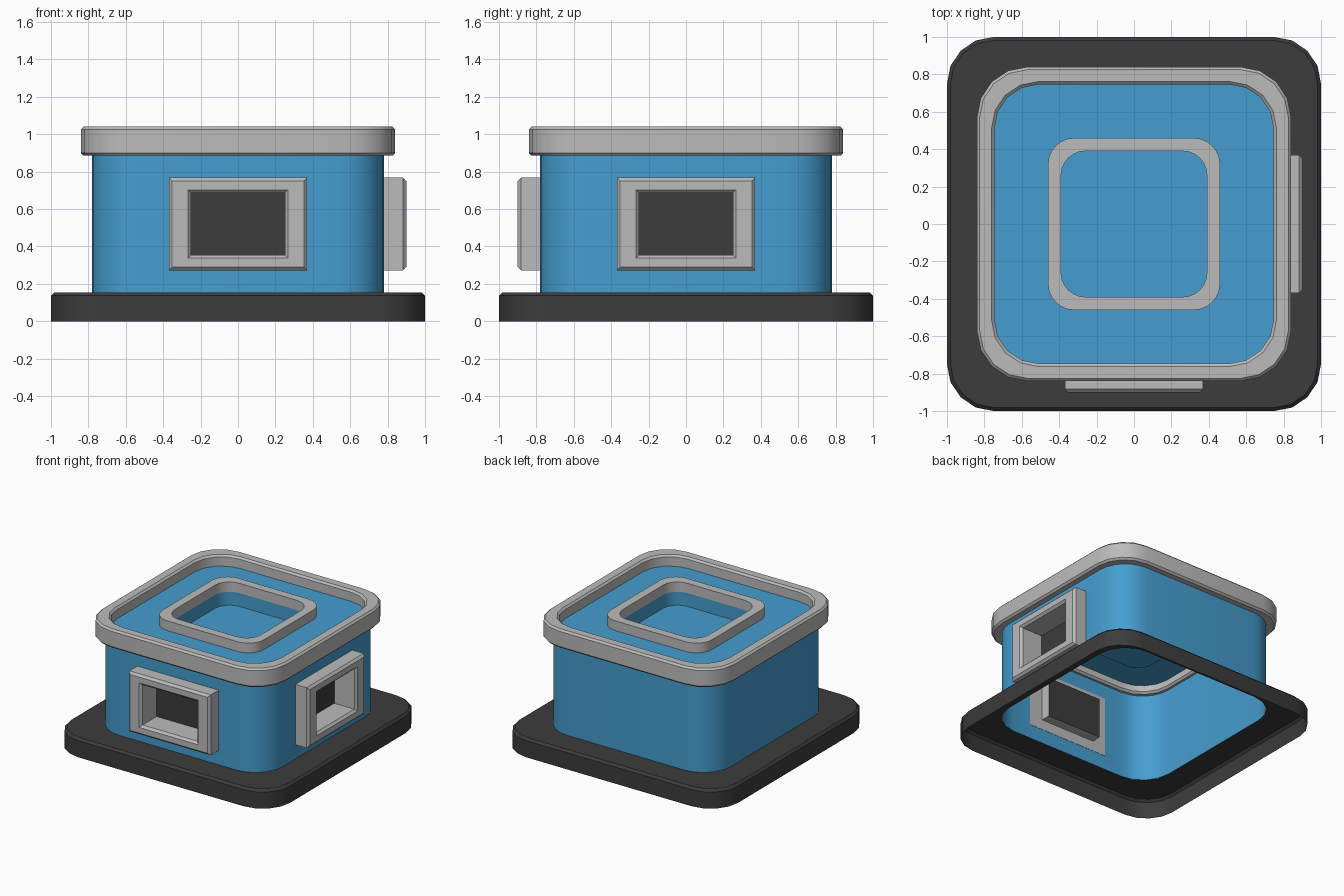
import bpy, bmesh, math
from mathutils import Matrix

if "Cube" in bpy.data.objects:
    bpy.data.objects.remove(bpy.data.objects["Cube"])


def material(name, rgb):
    m = bpy.data.materials.new(name)
    m.diffuse_color = (*rgb, 1)
    m.use_nodes = True
    m.node_tree.nodes["Principled BSDF"].inputs["Base Color"].default_value = m.diffuse_color
    return m


BLUE = material("blue", (0.06, 0.34, 0.63))
GREY = material("light grey", (0.50, 0.50, 0.50))
DARK = material("charcoal", (0.045, 0.045, 0.045))


def rounded(half, r, z, seg):
    """Points of a square with rounded corners, counter-clockwise."""
    pts = []
    for k in range(4):
        a0 = k * math.pi / 2
        cx = (half - r) * (1 if k in (0, 3) else -1)
        cy = (half - r) * (1 if k < 2 else -1)
        for i in range(seg + 1):
            a = a0 + math.pi / 2 * i / seg
            pts.append((cx + r * math.cos(a), cy + r * math.sin(a), z))
    return pts


def rect(hw, hh, y, zc=0.52):
    return [(-hw, y, zc - hh), (hw, y, zc - hh), (hw, y, zc + hh), (-hw, y, zc + hh)]


def loft(bm, loops, closed=False, cap=False):
    """Join loops of points with quads; optionally cap the last one."""
    rings = [[bm.verts.new(p) for p in lp] for lp in loops]
    pairs = list(zip(rings, rings[1:]))
    if closed:
        pairs.append((rings[-1], rings[0]))
    n = len(rings[0])
    for a, b in pairs:
        for i in range(n):
            j = (i + 1) % n
            bm.faces.new((a[i], a[j], b[j], b[i]))
    if cap:
        return bm.faces.new(rings[-1])


def finish(bm, name, mats, smooth=True):
    me = bpy.data.meshes.new(name)
    bm.to_mesh(me)
    bm.free()
    for m in mats:
        me.materials.append(m)
    ob = bpy.data.objects.new(name, me)
    bpy.context.collection.objects.link(ob)
    if smooth:
        bpy.ops.object.select_all(action='DESELECT')
        ob.select_set(True)
        bpy.context.view_layer.objects.active = ob
        bpy.ops.object.shade_smooth_by_angle(angle=math.radians(30))
    return ob


def rounded_part(name, mat, profile, seg=4, closed=False, cap=False):
    bm = bmesh.new()
    loft(bm, [rounded(h, r, z, seg) for h, r, z in profile], closed, cap)
    return finish(bm, name, [mat])


# base tray, open underneath, with an opening for the body
rounded_part("base", DARK, [(1.0, 0.25, 0), (1.0, 0.25, 0.137),
                            (0.982, 0.235, 0.155), (0.78, 0.25, 0.155)])

# body walls: the front and right flats are rebuilt around the window openings
bm = bmesh.new()
loft(bm, [rounded(0.78, 0.25, z, 6) for z in (0.155, 0.95)])
bm.normal_update()
for f in list(bm.faces):
    c = f.calc_center_median()
    if (abs(c.x) < 1e-4 and c.y < 0) or (abs(c.y) < 1e-4 and c.x > 0):
        bm.faces.remove(f)
for k in range(2):
    outer = [(-0.53, -0.78, 0.155), (0.53, -0.78, 0.155),
             (0.53, -0.78, 0.95), (-0.53, -0.78, 0.95)]
    turn = Matrix.Rotation(k * math.pi / 2, 3, 'Z')
    before = set(bm.verts)
    loft(bm, [outer, rect(0.37, 0.248, -0.78)])
    bmesh.ops.rotate(bm, verts=[v for v in bm.verts if v not in before],
                     cent=(0, 0, 0), matrix=turn)
bmesh.ops.remove_doubles(bm, verts=bm.verts, dist=1e-4)
finish(bm, "body_walls", [BLUE])

# roof with sunken square pocket
rounded_part("roof", BLUE, [(0.78, 0.25, 0.95), (0.39, 0.13, 0.95),
                            (0.39, 0.13, 0.84)], 6, cap=True)

# bevelled roof rim
c = 0.015
rounded_part("roof_rim", GREY, [
    (0.84 - c, 0.255, 0.885), (0.84, 0.27, 0.885 + c), (0.84, 0.27, 1.04 - c),
    (0.84 - c, 0.255, 1.04), (0.762, 0.25, 1.04), (0.747, 0.24, 1.04 - c),
    (0.747, 0.24, 0.885 + c), (0.762, 0.25, 0.885)], closed=True)

# raised ring round the pocket
rounded_part("pocket_ring", GREY, [(0.46, 0.14, 0.95), (0.46, 0.14, 1.03),
                                   (0.39, 0.13, 1.03), (0.39, 0.13, 0.95)], 6)

# window frames with deep tunnels and dark panes, front and right
for k, name in enumerate(("front_window", "right_window")):
    bm = bmesh.new()
    pane = loft(bm, [rect(0.25, 0.165, -0.778), rect(0.37, 0.248, -0.778),
                     rect(0.37, 0.248, -0.882), rect(0.352, 0.23, -0.90),
                     rect(0.268, 0.183, -0.90), rect(0.25, 0.165, -0.882),
                     rect(0.25, 0.165, -0.70)], cap=True)
    pane.material_index = 1
    bmesh.ops.rotate(bm, verts=bm.verts, cent=(0, 0, 0),
                     matrix=Matrix.Rotation(k * math.pi / 2, 3, 'Z'))
    finish(bm, name, [GREY, DARK], smooth=False)
